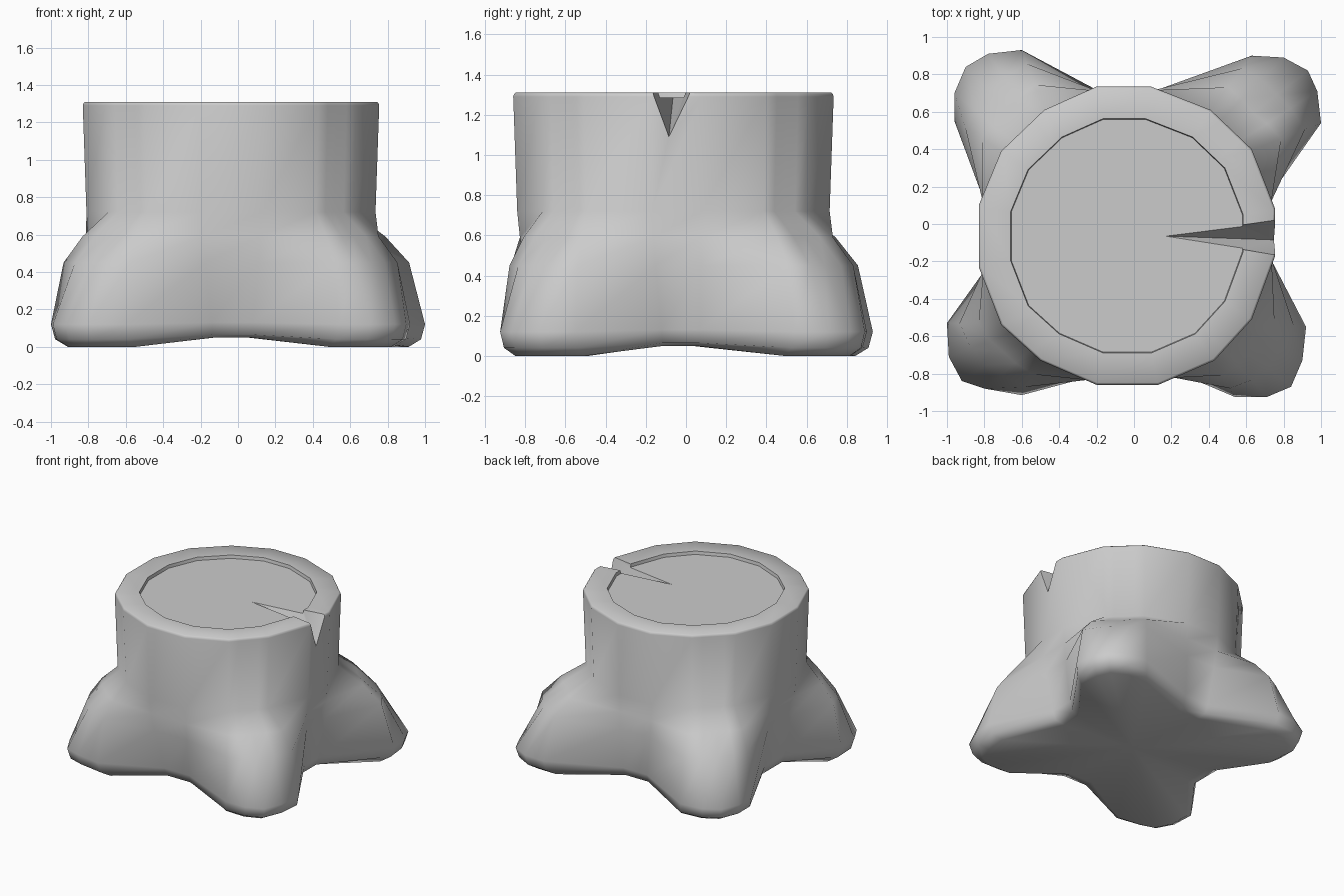
import bpy, bmesh, math
from mathutils import Vector

if "Cube" in bpy.data.objects:
    bpy.data.objects.remove(bpy.data.objects["Cube"])

C = Vector((-0.04, -0.065))   # trunk centre

# Per quadrant: two valley points, then the root outline (counter-clockwise)
TRUNK = [(.755, -.17), (.755, .08), (.63, .40), (.41, .61),
         (.09, .735), (-.20, .735), (-.48, .61), (-.71, .39),
         (-.83, .10), (-.83, -.23), (-.71, -.54), (-.50, -.73),
         (-.20, -.86), (.13, -.86), (.43, -.73), (.63, -.51)]
VALLEYS = [[(.67, -.12), (.67, .07)], [(.08, .68), (-.13, .68)],
           [(-.75, .08), (-.75, -.18)], [(-.14, -.73), (.08, -.73)]]
ROOTS = [[(1, .54), (.98, .71), (.93, .82), (.80, .89), (.63, .90)],
         [(-.60, .93), (-.78, .91), (-.90, .84), (-.96, .70), (-.96, .55)],
         [(-1, -.53), (-.99, -.71), (-.92, -.84), (-.80, -.88), (-.60, -.915)],
         [(.54, -.925), (.71, -.925), (.84, -.87), (.90, -.73), (.92, -.55)]]

trunk, base, is_root = [], [], []
for q in range(4):
    a, b, c, d = [Vector(p) for p in TRUNK[q * 4:q * 4 + 4]]
    trunk += [a, b] + [c.lerp(d, i / 4) for i in range(5)]
    base += [Vector(p) for p in VALLEYS[q] + ROOTS[q]]
    is_root += [0, 0, 1, 1, 1, 1, 1]


def scaled(loop, s):
    return [C + (p - C) * s for p in loop]


def blend(valley, side, shoulder, crest):
    """Mix trunk and base outlines; each root flares out from crest to sides."""
    mix = [valley, valley, side, shoulder, crest, shoulder, side] * 4
    return [a.lerp(b, t) for a, b, t in zip(scaled(trunk, .975), base, mix)]


def inset(loop, d):
    return [p - (p - C).normalized() * d for p in loop]


# Rings from the underside to the sunken cut face: (outline, root z, valley z)
rings = [(inset(base, .10), 0, .05), (inset(base, .025), .04, .065),
         (base, .12, .13), (blend(.35, .78, .66, .61), .45, .45),
         (blend(.12, .45, .36, .31), .59, .59), (blend(0, 0, 0, 0), .72, .72),
         (trunk, 1.29, 1.29), (scaled(trunk, .995), 1.303, 1.303),
         (scaled(trunk, .985), 1.31, 1.31),
         (scaled(trunk, .785), 1.31, 1.31), (scaled(trunk, .78), 1.285, 1.285)]

# Stump body
bm = bmesh.new()
loops = [[bm.verts.new((p.x, p.y, zr if r else zv)) for p, r in zip(pts, is_root)]
         for pts, zr, zv in rings]
n = len(trunk)
for lo, hi in zip(loops, loops[1:]):
    for i in range(n):
        j = (i + 1) % n
        bm.faces.new((lo[i], lo[j], hi[j], hi[i]))
bm.faces.new(loops[-1])
under = bm.verts.new((C.x, C.y, .06))
for i in range(n):
    bm.faces.new((loops[0][(i + 1) % n], loops[0][i], under))
bmesh.ops.recalc_face_normals(bm, faces=bm.faces)


def to_object(name, bm):
    me = bpy.data.meshes.new(name)
    bm.to_mesh(me)
    bm.free()
    ob = bpy.data.objects.new(name, me)
    bpy.context.collection.objects.link(ob)
    return ob


stump = to_object("tree_stump", bm)

# Wedge-shaped crack cutter
bm = bmesh.new()
tip = Vector((.17, -.065, 1.285))
up = Vector((0, 0, .2))
outer = [tip + (Vector(p) - tip) * 1.4
         for p in ((.75, -.085, 1.09), (.75, .02, 1.31), (.75, -.165, 1.31))]
for p in [tip, tip + up, outer[0], outer[1], outer[2], outer[1] + up, outer[2] + up]:
    bm.verts.new(p)
bmesh.ops.convex_hull(bm, input=bm.verts)
bmesh.ops.recalc_face_normals(bm, faces=bm.faces)
cutter = to_object("crack_cutter", bm)
cutter.hide_render = True

# Cut the crack, then shade smooth with sharp edges kept
mod = stump.modifiers.new("crack", 'BOOLEAN')
mod.operation = 'DIFFERENCE'
mod.solver = 'EXACT'
mod.object = cutter
bpy.context.view_layer.objects.active = stump
stump.select_set(True)
bpy.ops.object.modifier_apply(modifier="crack")
bpy.data.objects.remove(cutter)
bpy.ops.object.shade_smooth_by_angle(angle=math.radians(58))
